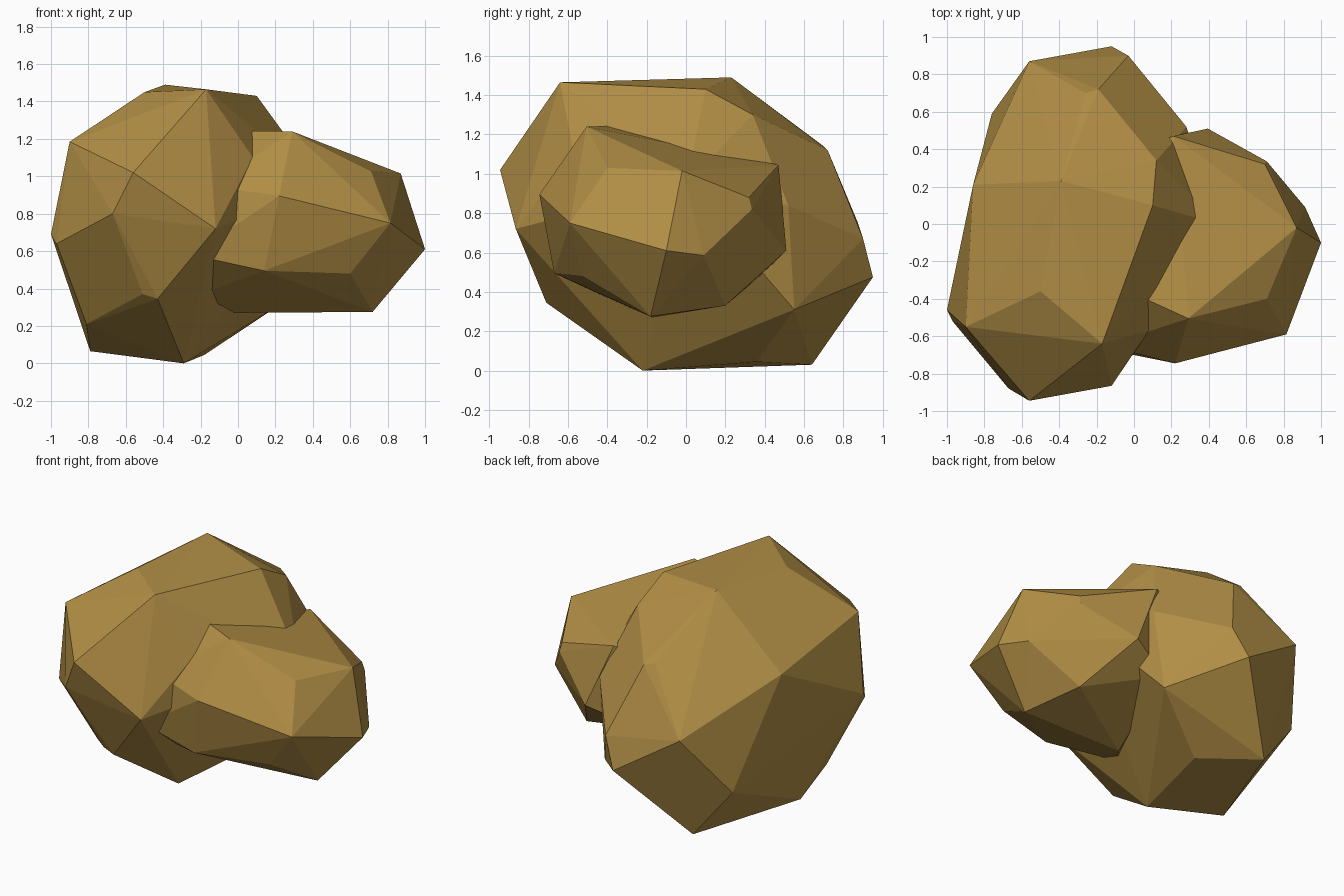
import bpy, bmesh, math

stone = bpy.data.materials.new("ochre stone")
stone.diffuse_color = (0.44, 0.27, 0.06, 1)


def faceted_rock(name, corners):
    """Chiselled boulder: convex hull of its corner points, flat shaded."""
    bm = bmesh.new()
    for c in corners:
        bm.verts.new(c)
    res = bmesh.ops.convex_hull(bm, input=bm.verts[:])
    loose = [v for v in bm.verts if not v.link_faces]
    bmesh.ops.delete(bm, geom=loose, context='VERTS')
    # merge nearly coplanar triangles into broad facets
    bmesh.ops.dissolve_limit(bm, angle_limit=math.radians(3),
                             verts=bm.verts[:], edges=bm.edges[:])
    bmesh.ops.recalc_face_normals(bm, faces=bm.faces[:])
    me = bpy.data.meshes.new(name)
    bm.to_mesh(me)
    bm.free()
    me.materials.append(stone)
    ob = bpy.data.objects.new(name, me)
    bpy.context.collection.objects.link(ob)
    return ob


# Tall boulder on the left
faceted_rock("large_boulder", [
    # crown
    (-0.17, -0.64, 1.465), (-0.50, -0.36, 1.45), (-0.39, 0.23, 1.49),
    (0.10, 0.10, 1.43), (0.12, 0.34, 1.30),
    # front
    (-0.56, -0.945, 1.02), (-0.90, -0.55, 1.185), (0.08, -0.57, 1.10),
    (-0.12, -0.865, 0.72), (-0.67, -0.88, 0.80), (-1.0, -0.46, 0.69),
    (-0.97, -0.52, 0.64), (-0.51, -0.70, 0.37), (-0.43, -0.71, 0.345),
    # back
    (-0.86, 0.21, 1.04), (-0.26, 0.70, 1.14), (-0.19, 0.72, 1.12),
    (-0.56, 0.87, 0.76), (-0.03, 0.90, 0.67), (-0.12, 0.95, 0.475),
    (-0.76, 0.59, 0.36), (0.28, 0.52, 0.84), (0.22, 0.55, 0.31),
    # underside
    (-0.81, -0.34, 0.21), (-0.79, -0.09, 0.065), (-0.29, -0.22, 0.0),
    (-0.18, 0.36, 0.045), (-0.50, 0.64, 0.03),
    # side buried in the small boulder
    (0.45, 0.0, 0.95),
])

# Smaller boulder leaning on its right side
faceted_rock("small_boulder", [
    # top
    (0.29, -0.505, 1.24), (0.71, -0.40, 1.03), (0.87, -0.02, 1.015),
    (0.21, 0.47, 1.045), (0.70, 0.32, 0.88),
    # outer sides
    (0.22, -0.745, 0.895), (0.815, -0.59, 0.75), (1.0, -0.10, 0.61),
    (0.915, 0.09, 0.585), (0.71, 0.335, 0.82), (0.395, 0.51, 0.61),
    # underside
    (0.14, -0.67, 0.495), (0.60, -0.525, 0.48), (0.72, -0.18, 0.275),
    (0.60, 0.20, 0.33),
    # side buried in the large boulder
    (-0.05, -0.35, 1.245), (-0.15, -0.65, 0.95), (-0.25, -0.65, 0.58),
    (-0.20, -0.40, 0.37), (-0.02, -0.17, 0.27), (0.10, 0.43, 1.02),
    (0.10, 0.40, 0.50),
])
